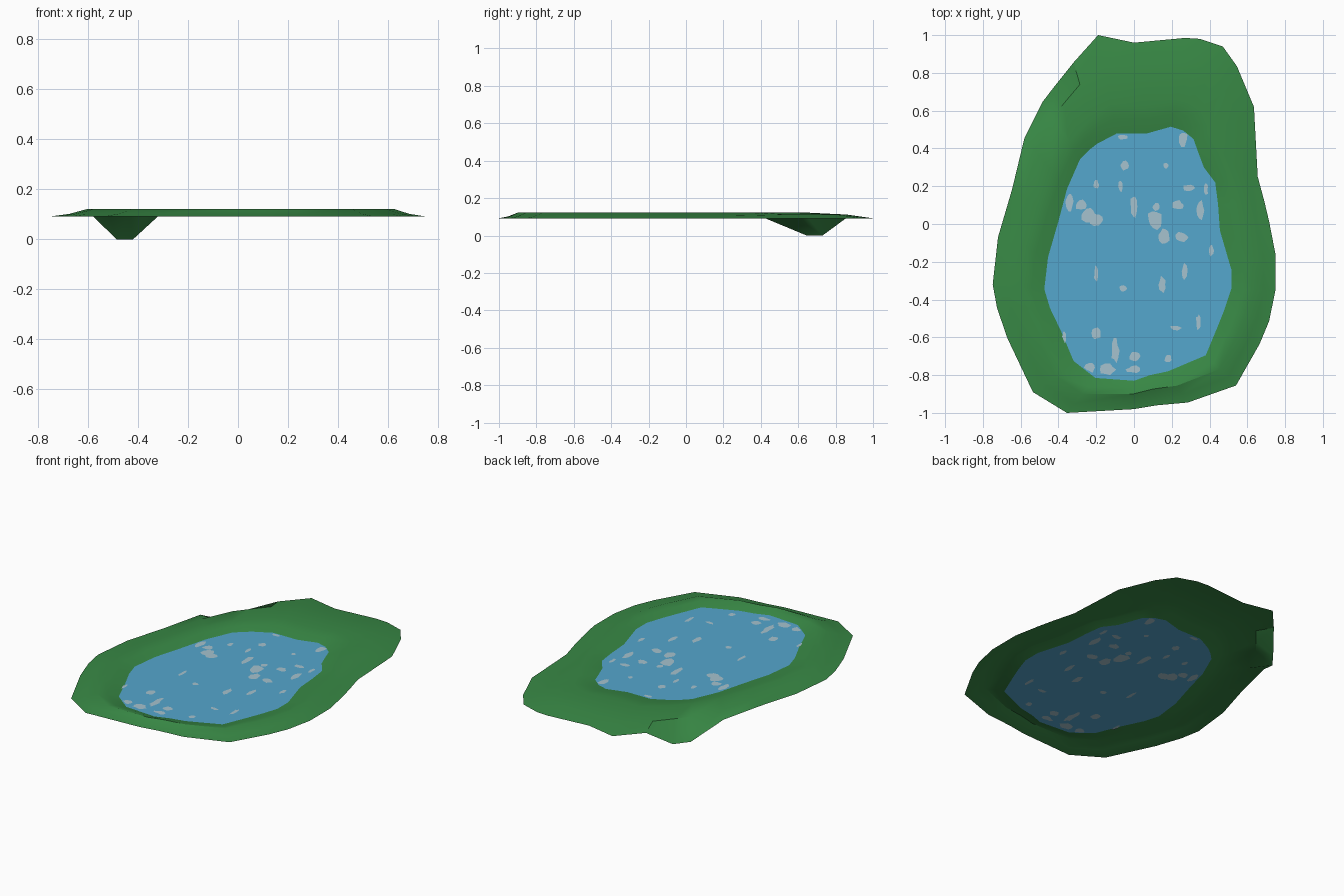
import bpy, math, random

if "Cube" in bpy.data.objects:
    bpy.data.objects.remove(bpy.data.objects["Cube"])
random.seed(4)

def material(name, rgb):
    m = bpy.data.materials.new(name)
    m.diffuse_color = (*rgb, 1)
    m.use_nodes = True
    m.node_tree.nodes["Principled BSDF"].inputs["Base Color"].default_value = m.diffuse_color
    return m

grass = material("grass green", (0.040, 0.250, 0.060))
blue = material("water blue", (0.090, 0.385, 0.610))
pale = material("foam pale blue", (0.380, 0.540, 0.620))

def build(name, verts, faces, mat):
    me = bpy.data.meshes.new(name)
    me.from_pydata(verts, [], faces)
    me.materials.append(mat)
    ob = bpy.data.objects.new(name, me)
    bpy.context.collection.objects.link(ob)
    return ob

# Plan of the shore, clockwise from the back: outer x, y and water edge x, y
SHORE = [
    (-.19, 1.0, -.09, .48), (0, .96, .07, .48), (.27, .985, .195, .515),
    (.35, .98, .26, .495), (.47, .94, .315, .45), (.545, .835, .34, .38),
    (.635, .62, .37, .30), (.655, .25, .43, .22), (.69, .12, .445, .105),
    (.715, .015, .455, -.035), (.748, -.155, .515, -.24), (.748, -.355, .515, -.345),
    (.715, -.515, .48, -.45), (.665, -.635, .44, -.55), (.54, -.855, .38, -.695),
    (.285, -.945, .18, -.78), (.12, -.96, .085, -.80), (0, -.98, 0, -.83),
    (-.355, -1.0, -.205, -.815), (-.535, -.89, -.32, -.725), (-.67, -.605, -.385, -.57),
    (-.725, -.445, -.445, -.445), (-.748, -.32, -.475, -.345), (-.72, -.07, -.455, -.175),
    (-.645, .185, -.40, .015), (-.58, .455, -.355, .185), (-.485, .645, -.285, .345),
    (-.42, .73, -.24, .39), (-.32, .855, -.195, .425)]
SPILL = (26, 27)          # the two rim points that drop to the ground
WATER_Z = 0.10
n = len(SHORE)

# Bank: rings from the water edge over the ridge to the outer rim
verts = []
for ring in range(5):
    for i, (ox, oy, ix, iy) in enumerate(SHORE):
        back = min(1, max(0, (oy - .1) / .5))      # bank is gentler at the back
        t = (0, .25 - .10 * back, .46 - .16 * back, .73, 1)[ring]
        z = (WATER_Z, .114, .122, .102 + .010 * back, .092)[ring]
        if ring == 4 and i in SPILL:
            z = 0
        verts.append((ix + (ox - ix) * t, iy + (oy - iy) * t, z))
faces = [(r * n + i, r * n + (i + 1) % n, (r + 1) * n + (i + 1) % n, (r + 1) * n + i)[::-1]
         for r in range(4) for i in range(n)]
faces = [f[::-1] for f in faces]
bank = build("grassy_bank", verts, faces, grass)
if bank.data.polygons[0].normal.z < 0:
    bank.data.flip_normals()
bpy.context.view_layer.objects.active = bank
bank.select_set(True)
bpy.ops.object.shade_smooth_by_angle(angle=math.radians(30))

# Water sheet filling the shore line
build("water", [(s[2], s[3], WATER_Z) for s in SHORE], [tuple(range(n))[::-1]], blue)

# Foam patches: x, y, half width, half height in hundredths of a unit
FOAM = [
    (-24, 5, 4, 4), (-34, 12, 2, 5), (-20, 2, 4, 3), (-20, 21, 1.5, 2), (-28, 10, 3, 3),
    (0, 9, 2, 6), (11, 2, 4, 5), (16, -6, 3, 4), (12, 9, 2, 2), (25, -7, 4, 2.5),
    (35, 7, 2.5, 5), (15, -32, 2, 4), (27, -25, 1.5, 5), (-20, -26, 1.2, 4),
    (-6, -34, 2, 1.5), (-20, -58, 2.5, 3), (-10, -67, 2, 6), (-23, -76, 3, 2.5),
    (-14, -77, 4, 3), (0, -70, 3, 2.5), (0, -77, 4, 2), (22, -55, 3, 1.2),
    (34, -52, 1.2, 4), (26, 45, 2.5, 4), (-6, 46, 3, 1.2), (-5, 31, 2, 2.5),
    (29, 19, 3, 2), (23, 10, 3, 2.5), (18, -71, 2, 2), (41, -14, 1.2, 3),
    (-37, -60, 1, 3), (-7, 20, 1.2, 3), (17, 31, 1.5, 1.5), (38, 18, 1.2, 3)]
verts, faces = [], []
for x, y, w, h in FOAM:
    radii = [random.uniform(.75, 1.2) for _ in range(10)]
    for dz in (.0012, -.0012):                     # seen from above and below
        base = len(verts)
        for k, r in enumerate(radii):
            a = math.tau * k / 10
            verts.append(((x + w * r * math.cos(a)) / 100,
                          (y + h * r * math.sin(a)) / 100, WATER_Z + dz))
        loop = tuple(range(base, base + 10))
        faces.append(loop if dz > 0 else loop[::-1])
build("foam_patches", verts, faces, pale)
